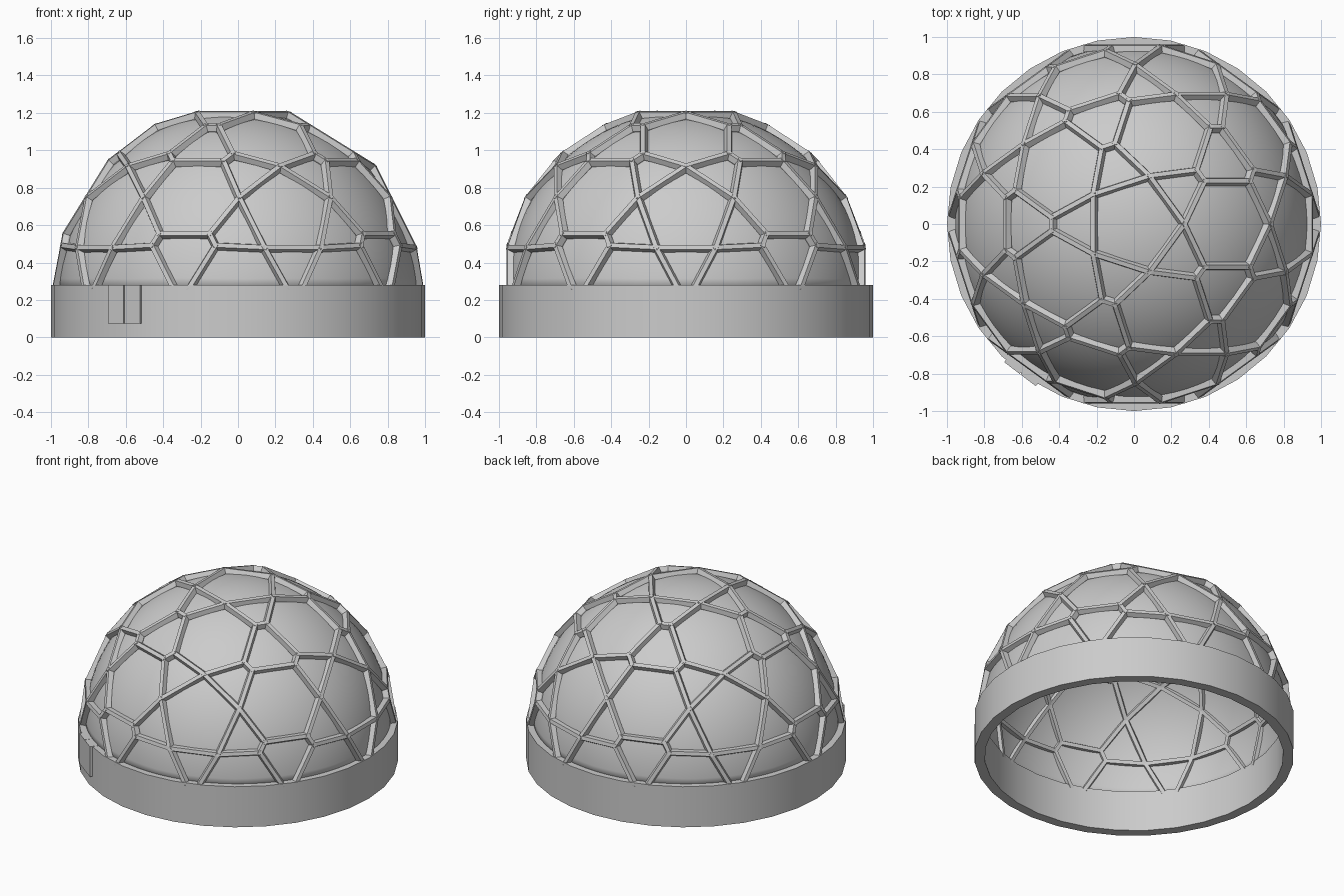
import bpy, bmesh, math
from mathutils import Vector, Matrix

if "Cube" in bpy.data.objects:
    bpy.data.objects.remove(bpy.data.objects["Cube"])

CENTRE_Z = 0.25       # height of the dome's sphere centre
CELL = math.atan(2) / 4   # angular radius of every pentagon / hexagon


def add_object(name, bm, angle=None):
    bmesh.ops.recalc_face_normals(bm, faces=bm.faces)
    me = bpy.data.meshes.new(name)
    bm.to_mesh(me)
    bm.free()
    ob = bpy.data.objects.new(name, me)
    bpy.context.collection.objects.link(ob)
    if angle is not None:
        bpy.ops.object.select_all(action='DESELECT')
        ob.select_set(True)
        bpy.context.view_layer.objects.active = ob
        bpy.ops.object.shade_smooth_by_angle(angle=math.radians(angle))
    return ob


def cut_below(bm, z):
    geom = bm.verts[:] + bm.edges[:] + bm.faces[:]
    bmesh.ops.bisect_plane(bm, geom=geom, plane_co=(0, 0, z),
                           plane_no=(0, 0, 1), clear_inner=True)


def polar(az, z):
    r = math.sqrt(1 - z * z)
    a = math.radians(az)
    return Vector((r * math.cos(a), r * math.sin(a), z))


def toward(a, b):
    # point on the unit sphere, one cell radius from a in the direction of b
    side = (b - a * a.dot(b)).normalized()
    return a * math.cos(CELL) + side * math.sin(CELL)


# Cell centres: icosahedron corners and edge midpoints
h = 1 / math.sqrt(5)
corners = [Vector((0, 0, 1)), Vector((0, 0, -1))]
corners += [polar(72 * k, h) for k in range(5)]
corners += [polar(72 * k + 36, -h) for k in range(5)]
mids = [(a + b).normalized() for i, a in enumerate(corners)
        for b in corners[i + 1:] if a.dot(b) > 0.4]
cells = corners + mids

# Strut centre lines: cell outlines plus short links between hexagons
segments = []
for c in cells:
    near = [d for d in cells if 0.79 < c.dot(d) < 0.99]
    u = c.orthogonal().normalized()
    v = c.cross(u)
    near.sort(key=lambda d: math.atan2(d.dot(v), d.dot(u)))
    ring = [toward(c, d) for d in near]
    segments += list(zip(ring, ring[1:] + ring[:1]))
for i, a in enumerate(mids):
    for b in mids[i + 1:]:
        if 0.79 < a.dot(b) < 0.83:
            segments.append((toward(a, b), toward(b, a)))

# Struts with a bevelled six-sided section (radius, half width)
SECTION = [(0.995, 0.012), (0.965, 0.021), (0.932, 0.012),
           (0.932, -0.012), (0.965, -0.021), (0.995, -0.012)]
bm = bmesh.new()
for a, b in segments:
    if max(a.z, b.z) < 0.0:
        continue
    t = (b - a).normalized()
    s = (a + b).cross(t).normalized()
    ends = []
    for p, off in ((a, -0.009), (b, 0.009)):
        ends.append([bm.verts.new(p * r + s * w + t * off) for r, w in SECTION])
    for i in range(6):
        j = (i + 1) % 6
        bm.faces.new((ends[0][i], ends[0][j], ends[1][j], ends[1][i]))
    bm.faces.new(ends[0])
    bm.faces.new(ends[1][::-1])
bmesh.ops.translate(bm, verts=bm.verts, vec=(0, 0, CENTRE_Z))
cut_below(bm, 0.255)
add_object("dome_struts", bm)

# Smooth dome panels behind the struts
bm = bmesh.new()
bmesh.ops.create_icosphere(bm, subdivisions=5, radius=0.957,
                           matrix=Matrix.Translation((0, 0, CENTRE_Z)))
cut_below(bm, 0.255)
shell = add_object("dome_panels", bm, 40)
mod = shell.modifiers.new("thickness", 'SOLIDIFY')
mod.thickness = 0.01
mod.offset = -1

# Base ring
bm = bmesh.new()
N = 32
loops = []
for r, z in ((1.0, 0.0), (1.0, 0.28), (0.935, 0.28), (0.935, 0.0)):
    loops.append([bm.verts.new((r * math.cos(2 * math.pi * k / N),
                                r * math.sin(2 * math.pi * k / N), z))
                  for k in range(N)])
for i in range(4):
    p, q = loops[i], loops[(i + 1) % 4]
    for k in range(N):
        m = (k + 1) % N
        bm.faces.new((p[k], p[m], q[m], q[k]))
add_object("base_ring", bm, 30)

# Pair of small door leaves set into the ring
turn = Matrix.Rotation(math.radians(232.8), 4, 'Z')
for name, y in (("door_left", -0.054), ("door_right", 0.054)):
    bm = bmesh.new()
    bmesh.ops.create_cube(bm, size=1, matrix=turn
                          @ Matrix.Translation((0.98, y, 0.177))
                          @ Matrix.Diagonal((0.056, 0.104, 0.208, 1)))
    add_object(name, bm)
